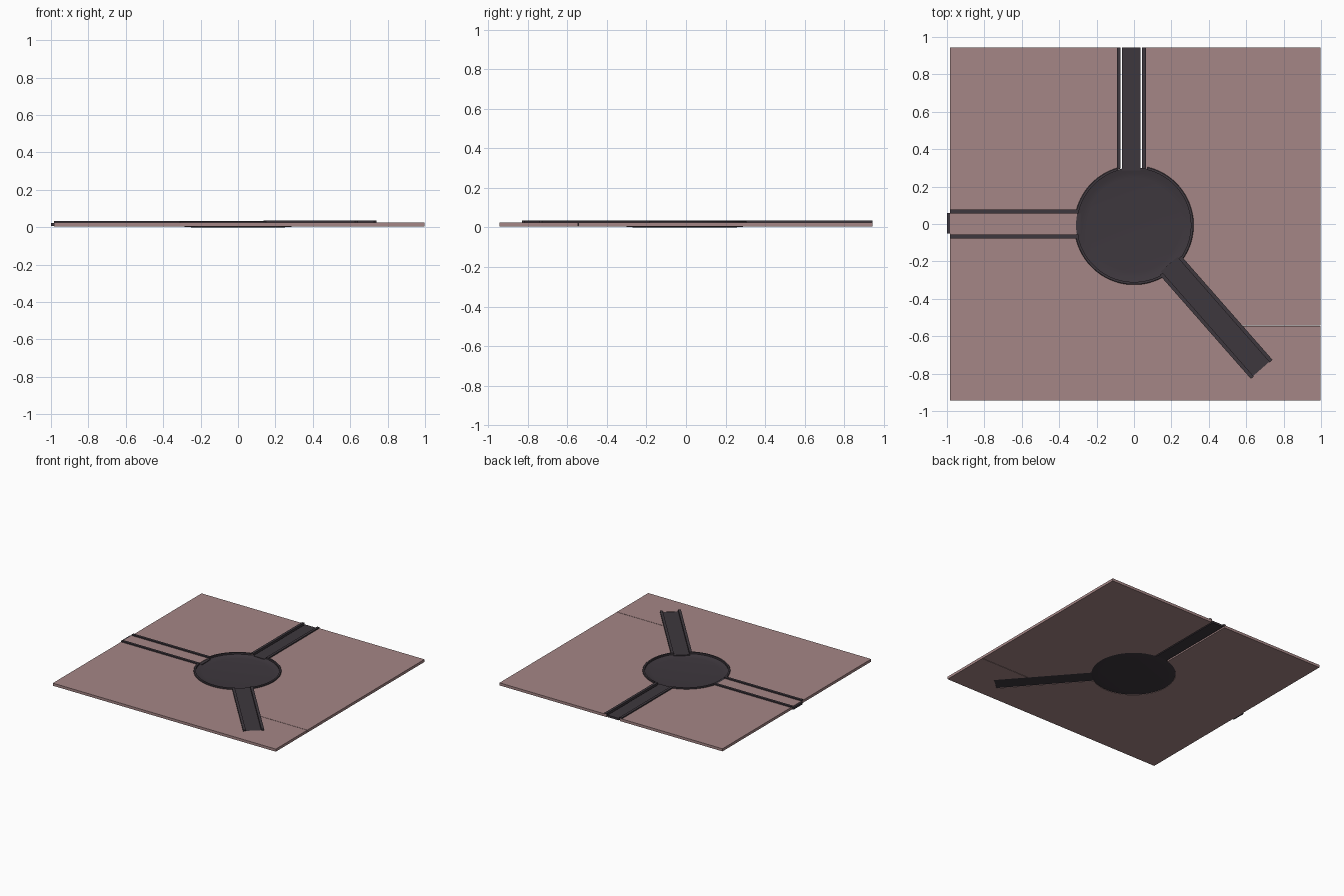
import bpy, bmesh, math
from mathutils import Matrix, Vector

if "Cube" in bpy.data.objects:
    bpy.data.objects.remove(bpy.data.objects["Cube"])


def material(name, rgb):
    m = bpy.data.materials.new(name)
    m.diffuse_color = (*rgb, 1)
    m.use_nodes = True
    m.node_tree.nodes["Principled BSDF"].inputs["Base Color"].default_value = m.diffuse_color
    return m


PINK = material("dusty pink", (0.376, 0.238, 0.238))
DARK = material("dark charcoal", (0.048, 0.039, 0.048))
CY = -0.006                                  # basin centre in y
I4 = Matrix.Identity(4)


def finish(name, bm, mat):
    bmesh.ops.recalc_face_normals(bm, faces=bm.faces)
    me = bpy.data.meshes.new(name)
    bm.to_mesh(me)
    bm.free()
    me.materials.append(mat)
    ob = bpy.data.objects.new(name, me)
    bpy.context.scene.collection.objects.link(ob)
    return ob


def box(name, x, y, z, mat, frame=I4):
    bm = bmesh.new()
    bmesh.ops.create_cube(bm, size=1)
    for v in bm.verts:
        c = Vector([(a + b) / 2 + t * (b - a) for (a, b), t in zip((x, y, z), v.co)])
        v.co = frame @ c
    return finish(name, bm, mat)


def sweep(name, profile, a0, a1, n, mat):
    """Turn a closed (radius, z) profile around the basin centre, with end caps."""
    bm = bmesh.new()
    full = a1 - a0 > 359.9
    rows = []
    for i in range(n if full else n + 1):
        a = math.radians(a0 + (a1 - a0) * i / n)
        rows.append([bm.verts.new((r * math.cos(a), CY + r * math.sin(a), z))
                     for r, z in profile])
    k = len(profile)
    for i in range(n):
        p, q = rows[i], rows[(i + 1) % len(rows)]
        for j in range(k):
            bm.faces.new((p[j], p[(j + 1) % k], q[(j + 1) % k], q[j]))
    if not full:
        bm.faces.new(rows[0])
        bm.faces.new(rows[-1])
    bmesh.ops.remove_doubles(bm, verts=bm.verts, dist=1e-5)
    return finish(name, bm, mat)


# arms: name, angle, side offset, curb end, bed end, sides with a drainage slot
ARMS = [("back", 90, 0.014, 0.943, 0.943, (1, -1)),
        ("left", 180, 0.0, 0.985, 1.0, (1,)),
        ("diagonal", -48.7, 0.0, 1.035, 1.035, ())]
INNER, OUTER, SLOT = 0.057, 0.077, 0.050
cutters = []

for name, ang, off, end, bed_end, slots in ARMS:
    frame = Matrix.Rotation(math.radians(ang), 4, 'Z')
    top = 0.036 if name == "diagonal" else 0.034
    hi = SLOT if 1 in slots else INNER + 0.003
    lo = SLOT if -1 in slots else INNER + 0.003
    # channel floor
    box(name + "_channel_bed", (0.285, bed_end), (off - lo, off + hi),
        (0.006, 0.022), DARK, frame)
    # raised curbs on both sides
    for s, side in ((1, "left"), (-1, "right")):
        ys = sorted((off + s * INNER, off + s * OUTER))
        box(f"{name}_curb_{side}", (0.296, end), ys, (0.016, top), DARK, frame)
    cut_end = end - 0.004 if name == "diagonal" else 1.2
    cutters.append(box(name + "_cutter", (0.2, cut_end), (off - 0.061, off + 0.061),
                       (-0.1, 0.1), DARK, frame))

# round basin dish
dish = sweep("basin_dish",
             [(0, 0.0), (0.25, 0.0), (0.29, 0.003), (0.309, 0.006), (0.309, 0.022),
              (0.298, 0.020), (0.28, 0.014), (0.25, 0.011), (0, 0.010)],
             0, 360, 64, DARK)

# basin rim, open where the channels flow in
for i, (a0, a1) in enumerate(((-36, 77), (106, 168), (192, 299))):
    sweep(f"basin_rim_{i + 1}",
          [(0.304, 0.018), (0.319, 0.018), (0.319, 0.031), (0.316, 0.034), (0.304, 0.034)],
          a0, a1, 24, DARK)

# pavement slab with channel and basin openings, plus the fine joint
slab = box("pavement_slab", (-0.985, 0.996), (-0.943, 0.944), (0.004, 0.025), PINK)
cutters.append(sweep("basin_cutter", [(0, -0.1), (0.31, -0.1), (0.31, 0.1), (0, 0.1)],
                     0, 360, 64, DARK))
cutters.append(box("joint_cutter", (0.5, 1.2), (-0.546, -0.543), (-0.1, 0.1), DARK))
for c in cutters:
    mod = slab.modifiers.new(c.name, 'BOOLEAN')
    mod.operation = 'DIFFERENCE'
    mod.solver = 'EXACT'
    mod.object = c
    c.hide_render = True
bpy.context.view_layer.update()
deps = bpy.context.evaluated_depsgraph_get()
cut_mesh = bpy.data.meshes.new_from_object(slab.evaluated_get(deps))
slab.modifiers.clear()
slab.data = cut_mesh
cut_mesh.materials.clear()
cut_mesh.materials.append(PINK)
for p in cut_mesh.polygons:
    p.material_index = 0
for c in cutters:
    bpy.data.objects.remove(c)

# smooth the round dish only
for o in bpy.context.scene.objects:
    o.select_set(o == dish)
bpy.context.view_layer.objects.active = dish
bpy.ops.object.shade_smooth_by_angle(angle=math.radians(35))
